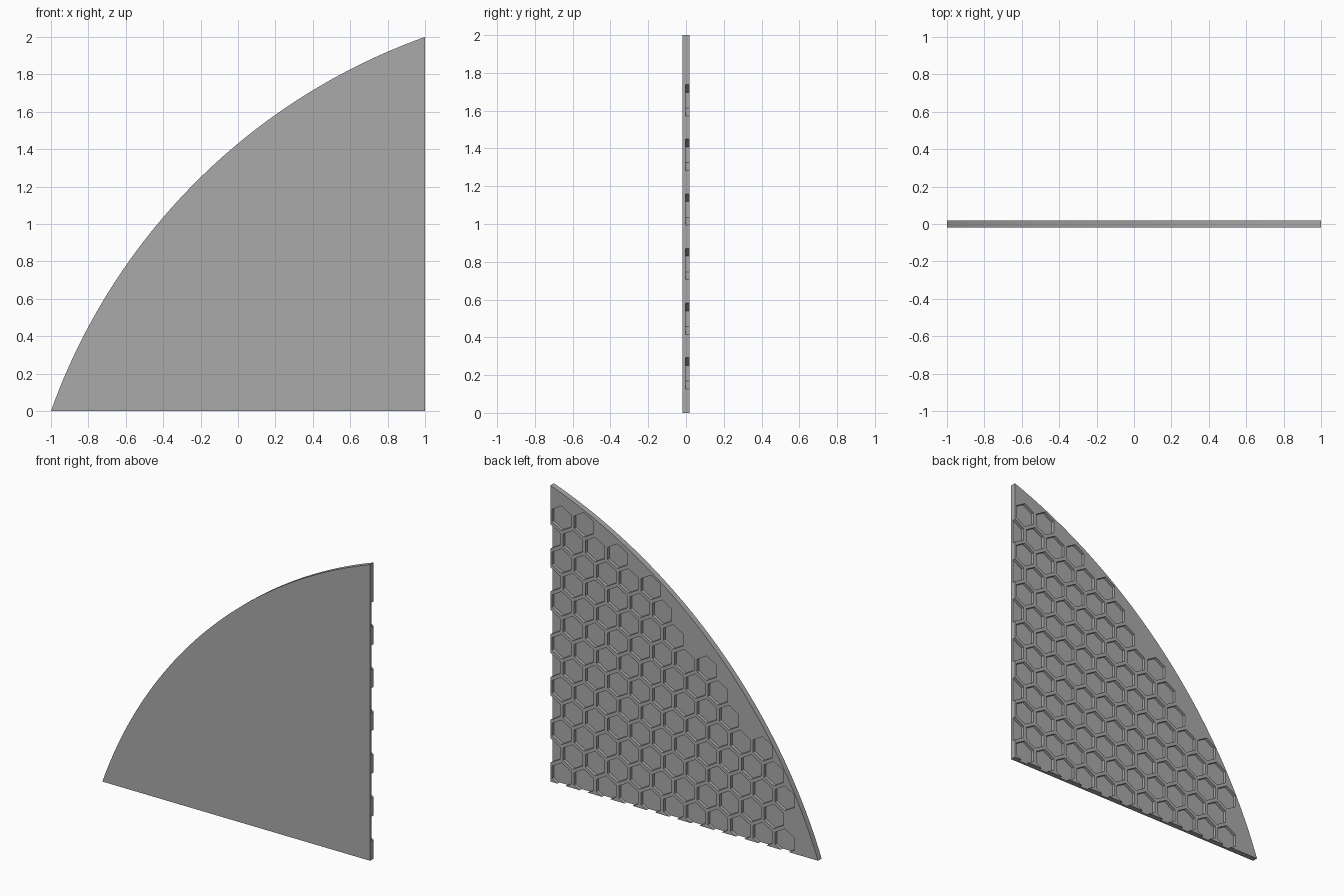
import bpy, bmesh, math

cube = bpy.data.objects.get("Cube")
if cube:
    bpy.data.objects.remove(cube, do_unlink=True)

HALF = 0.019                 # half the plate thickness
FLOOR = -0.002               # y of the pocket floors
HEX_R = 0.083                # pocket corner radius
PITCH_X, PITCH_Z = 0.1668, 0.1445
FIRST_Z = 0.0655
# last pocket index in each row, bottom to top
LAST = [10, 10, 10, 10, 9, 8, 7, 7, 5, 5, 4, 3, 1]

grey = bpy.data.materials.new("plain_grey")
grey.use_nodes = True
colour = (0.4, 0.4, 0.4, 1.0)
grey.diffuse_color = colour
grey.node_tree.nodes["Principled BSDF"].inputs["Base Color"].default_value = colour


def add_prism(bm, outline, y0, y1):
    """Extrude an x-z outline from y0 to y1."""
    face = bm.faces.new([bm.verts.new((x, y0, z)) for x, z in outline])
    moved = bmesh.ops.extrude_face_region(bm, geom=[face])["geom"]
    verts = [v for v in moved if isinstance(v, bmesh.types.BMVert)]
    bmesh.ops.translate(bm, verts=verts, vec=(0, y1 - y0, 0))


def make_object(name, bm):
    bmesh.ops.recalc_face_normals(bm, faces=bm.faces)
    mesh = bpy.data.meshes.new(name)
    bm.to_mesh(mesh)
    bm.free()
    mesh.materials.append(grey)
    obj = bpy.data.objects.new(name, mesh)
    bpy.context.collection.objects.link(obj)
    return obj


# Plate: two straight sides closed by a circular arc
cx, cz = 2.11, -1.11
radius = math.hypot(1 + cx, cz)
start = math.atan2(-cz, -1 - cx)
end = math.atan2(2 - cz, 1 - cx)
STEPS = 48
outline = [(1, 0)]
for i in range(STEPS + 1):
    a = start + (end - start) * i / STEPS
    outline.append((cx + radius * math.cos(a), cz + radius * math.sin(a)))
bm = bmesh.new()
add_prism(bm, outline, -HALF, HALF)
plate = make_object("honeycomb_plate", bm)

# Pocket cutters: staggered rows of upright hexagons
bm = bmesh.new()
for row, last in enumerate(LAST):
    shift = 0.5 if row % 2 == 0 else 0.0
    z = FIRST_Z + row * PITCH_Z
    for k in range(last + 1):
        x = 1 - (k + shift) * PITCH_X
        corners = [math.radians(90 + 60 * i) for i in range(6)]
        add_prism(bm, [(x + HEX_R * math.cos(a), z + HEX_R * math.sin(a))
                       for a in corners], FLOOR, HALF + 0.05)
cutter = make_object("pocket_cutter", bm)
cutter.hide_render = True

# Cut the pockets into the back
cut = plate.modifiers.new("pockets", 'BOOLEAN')
cut.operation = 'DIFFERENCE'
cut.solver = 'EXACT'
cut.object = cutter
bpy.ops.object.select_all(action='DESELECT')
plate.select_set(True)
bpy.context.view_layer.objects.active = plate
bpy.ops.object.modifier_apply(modifier=cut.name)
bpy.data.objects.remove(cutter, do_unlink=True)
bpy.ops.object.shade_smooth_by_angle(angle=math.radians(30))
